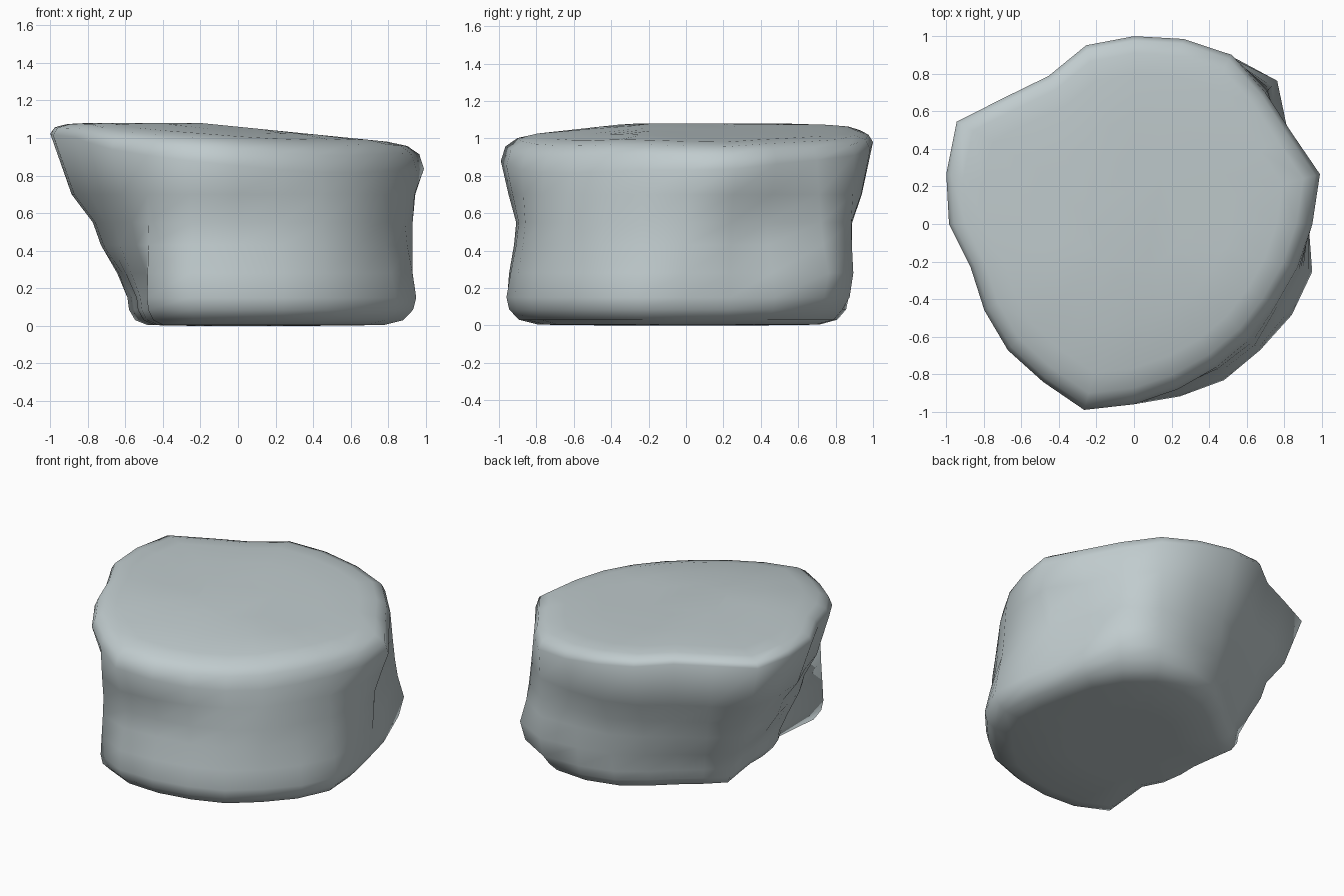
import bpy, bmesh, math

if "Cube" in bpy.data.objects:
    bpy.data.objects.remove(bpy.data.objects["Cube"])

# Boulder outlines: radius every 15 degrees, counter-clockwise from +x
TOP = [.95, 1.025, .97, .99, 1.04, 1.02, 1.0, .985, .91, .96, 1.09, 1.035,
       .985, .90, .92, .95, .97, 1.025, .96, .91, .88, .87, .87, .90]
MID = [.93, .93, .86, 1.02, 1.02, .92, .88, .81, .77, .80, .86, .80,
       .76, .73, .76, .80, .95, .94, .895, .89, .90, .91, .89, .92]
LOW = [.93, .91, .95, 1.11, 1.04, .90, .81, .71, .65, .65, .68, .58,
       .54, .56, .60, .63, .97, 1.0, .96, .95, .96, .95, .97, .985]
FOOT = [min(r, .98) for r in LOW]     # corners are worn off at the ground
N = len(TOP)


def crown(x, y):
    """Height of the gently sloping top face."""
    return 1.08 - .10 * max(0, x + .2) - .11 * max(0, -y - .3) - .03 * max(0, y - .5)


def mix(a, b, t):
    return [p + (q - p) * t for p, q in zip(a, b)]


def ring(bm, radii, scale, height):
    """One closed loop of vertices; height is a function of x, y, angle."""
    loop = []
    for i, r in enumerate(radii):
        a = math.tau * i / N
        x, y = r * scale * math.cos(a), r * scale * math.sin(a)
        loop.append(bm.verts.new((x, y, height(x, y, a))))
    return loop


def drop(a):
    """The rim is rounder at the front right, crisper at the back left."""
    return .10 - .05 * math.cos(a - math.radians(135))


bm = bmesh.new()
rings = []
# Flat underside and rounded foot
for s, z in ((.45, 0), (.82, .004), (.93, .03), (.985, .085)):
    rings.append(ring(bm, FOOT, s, lambda x, y, a, z=z: z))
# Side wall, pinched at the middle
for radii, z in ((mix(FOOT, LOW, .5), .15), (mix(LOW, MID, .35), .28),
                 (mix(LOW, MID, .8), .43), (MID, .55), (mix(MID, TOP, .5), .70)):
    rings.append(ring(bm, radii, 1, lambda x, y, a, z=z: z))
# Rounded rim and sloping top
for s, k in ((1, 1), (.975, .4), (.91, .1), (.8, 0), (.55, 0), (.28, 0)):
    rings.append(ring(bm, TOP, s, lambda x, y, a, k=k: crown(x, y) - k * drop(a)))

for lo, hi in zip(rings, rings[1:]):
    for i in range(N):
        j = (i + 1) % N
        bm.faces.new((lo[i], lo[j], hi[j], hi[i]))
bm.faces.new(rings[0][::-1])
bm.faces.new(rings[-1])
for f in bm.faces:
    f.smooth = True
bmesh.ops.recalc_face_normals(bm, faces=bm.faces)

mesh = bpy.data.meshes.new("boulder")
bm.to_mesh(mesh)
bm.free()
boulder = bpy.data.objects.new("boulder", mesh)
bpy.context.collection.objects.link(boulder)

# Single stone colour
stone = bpy.data.materials.new("grey stone")
stone.diffuse_color = (.53, .60, .615, 1)
stone.use_nodes = True
stone.node_tree.nodes["Principled BSDF"].inputs["Base Color"].default_value = stone.diffuse_color
mesh.materials.append(stone)
